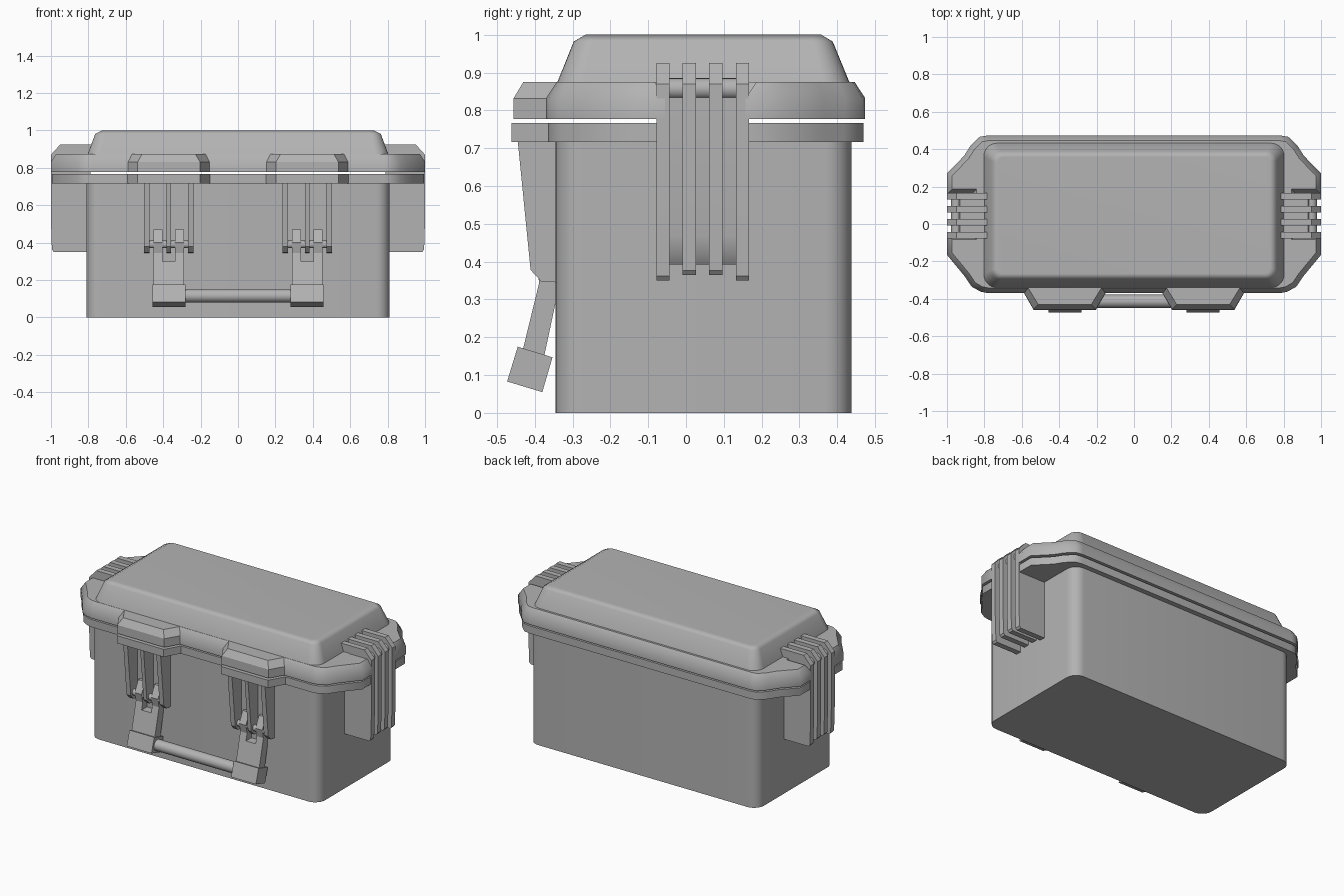
import bpy, bmesh, math
from mathutils import Vector

if "Cube" in bpy.data.objects:
    bpy.data.objects.remove(bpy.data.objects["Cube"])

grey = bpy.data.materials.new("dark_grey_plastic")
grey.diffuse_color = (0.45, 0.45, 0.45, 1)
grey.use_nodes = True
grey.node_tree.nodes["Principled BSDF"].inputs["Base Color"].default_value = grey.diffuse_color


def loft(name, rings, angle=30):
    """Skin a stack of equal-length 3D rings and cap both ends."""
    bm = bmesh.new()
    vr = [[bm.verts.new(p) for p in r] for r in rings]
    n = len(vr[0])
    for a, b in zip(vr, vr[1:]):
        for i in range(n):
            j = (i + 1) % n
            bm.faces.new((a[i], a[j], b[j], b[i]))
    bm.faces.new(vr[0][::-1])
    bm.faces.new(vr[-1])
    bmesh.ops.recalc_face_normals(bm, faces=bm.faces)
    me = bpy.data.meshes.new(name)
    bm.to_mesh(me)
    bm.free()
    me.materials.append(grey)
    ob = bpy.data.objects.new(name, me)
    bpy.context.collection.objects.link(ob)
    bpy.ops.object.select_all(action='DESELECT')
    ob.select_set(True)
    bpy.context.view_layer.objects.active = ob
    bpy.ops.object.shade_smooth_by_angle(angle=math.radians(angle))
    return ob


def at_z(pts, z):
    return [(x, y, z) for x, y in pts]


def prism_x(name, yz, x0, x1, angle=20):
    return loft(name, [[(x, y, z) for y, z in yz] for x in (x0, x1)], angle)


def prism_y(name, xz, y0, y1, angle=30):
    return loft(name, [[(x, y, z) for x, z in xz] for y in (y0, y1)], angle)


def circle(cx, cy, r, n=20):
    return [(cx + r * math.cos(2 * math.pi * i / n),
             cy + r * math.sin(2 * math.pi * i / n)) for i in range(n)]


def round_rect(hx, y0, y1, r, n=7):
    pts = []
    for k, (cx, cy) in enumerate([(hx - r, y1 - r), (r - hx, y1 - r),
                                  (r - hx, y0 + r), (hx - r, y0 + r)]):
        for i in range(n + 1):
            a = math.pi / 2 * (k + i / n)
            pts.append((cx + r * math.cos(a), cy + r * math.sin(a)))
    return pts


def inset(pts, d):
    """Move a counter-clockwise outline inwards by d."""
    out = []
    for i, p in enumerate(pts):
        p, a, b = Vector(p), Vector(pts[i - 1]), Vector(pts[(i + 1) % len(pts)])
        u, v = (p - a).normalized(), (b - p).normalized()
        n1, n2 = Vector((-u.y, u.x)), Vector((-v.y, v.x))
        m = (n1 + n2) / (1 + n1.dot(n2))
        out.append(tuple(p + m * d))
    return out


# Main box with rounded vertical corners
body = round_rect(0.81, -0.345, 0.437, 0.07)
loft("box_body", [at_z(body, 0), at_z(body, 0.72)])

# Rim outline, notched at each end for the hinge ribs
half = [(0.78, -0.37), (0.82, -0.362), (0.868, -0.335), (0.905, -0.28),
        (1.0, -0.165), (1.0, -0.055), (0.87, -0.055), (0.87, 0.158),
        (1.0, 0.158), (1.0, 0.27), (0.908, 0.365), (0.873, 0.42),
        (0.825, 0.466), (0.78, 0.474)]
rim = half + [(-x, y) for x, y in reversed(half)]
low_rim = inset(rim, 0.005)
loft("box_rim", [at_z(low_rim, 0.717), at_z(low_rim, 0.766)], 52)
lid_parts = [loft("lid_rim", [at_z(rim, 0.777), at_z(rim, 0.832),
                              at_z(inset(rim, 0.028), 0.875)], 52)]

# Raised lid with sloped sides and eased top edge
lid_parts.append(loft("lid_top", [
    at_z(round_rect(0.804, -0.341, 0.433, 0.07), 0.86),
    at_z(round_rect(0.803, -0.34, 0.432, 0.07), 0.875),
    at_z(round_rect(0.763, -0.297, 0.388, 0.05), 0.982),
    at_z(round_rect(0.727, -0.266, 0.358, 0.03), 1.0)], 50))
for ob in lid_parts:
    mod = ob.modifiers.new("flat_panels", 'WEIGHTED_NORMAL')
    mod.keep_sharp = True

for s, side in ((1, "right"), (-1, "left")):
    # Ribbed end brackets
    for i, y in enumerate((-0.078, -0.009, 0.061, 0.132)):
        zb = 0.35 if i in (0, 3) else 0.365
        rib = [(0.80, zb), (0.985, zb), (0.995, zb + 0.012), (1.0, 0.52),
               (1.0, 0.87), (0.95, 0.925), (0.785, 0.925)]
        prism_y(f"end_rib_{side}_{i}", [(s * x, z) for x, z in rib], y, y + 0.035)
    core = [(0.80, 0.392), (0.935, 0.392), (0.955, 0.42), (0.965, 0.47),
            (0.965, 0.85), (0.93, 0.885), (0.79, 0.885)]
    prism_y(f"end_core_{side}", [(s * x, z) for x, z in core], -0.06, 0.15)
    prism_y(f"end_pin_{side}", circle(s * 0.95, 0.857, 0.028), -0.06, 0.15)

    # Latch housings on lid and box rim
    cx = s * 0.37

    def trapezoid(wb, wf, yf, z):
        return [(cx - wb, -0.335, z), (cx - wf, yf, z),
                (cx + wf, yf, z), (cx + wb, -0.335, z)]
    loft(f"lid_latch_housing_{side}",
         [trapezoid(0.238, 0.166, -0.456, 0.777),
          trapezoid(0.238, 0.166, -0.456, 0.832),
          trapezoid(0.2, 0.142, -0.43, 0.875)])
    loft(f"box_latch_housing_{side}",
         [trapezoid(0.238, 0.166, -0.461, 0.717),
          trapezoid(0.238, 0.166, -0.461, 0.766)])

    # Tapered ribs hanging below the housing, with a pivot pin
    hang = [(-0.34, 0.72), (-0.445, 0.72), (-0.411, 0.378),
            (-0.383, 0.348), (-0.34, 0.345)]
    for tag, off, hw in (("a", -0.117, 0.015), ("b", 0, 0.012), ("c", 0.117, 0.015)):
        prism_x(f"latch_rib_{side}_{tag}", hang, cx + off - hw, cx + off + hw)
    prism_x(f"latch_pin_{side}", circle(-0.377, 0.39, 0.02), cx - 0.105, cx + 0.105)

    # Carry handle arm, forked at the top around the middle rib
    prism_x(f"handle_arm_{side}",
            [(-0.432, 0.165), (-0.399, 0.30), (-0.343, 0.30), (-0.375, 0.15)],
            cx - 0.082, cx + 0.082)
    prong = [(-0.399, 0.30), (-0.388, 0.345), (-0.400, 0.40),
             (-0.365, 0.47), (-0.345, 0.47), (-0.343, 0.30)]
    for off in (-0.058, 0.058):
        prism_x(f"handle_prong_{side}", prong, cx + off - 0.024, cx + off + 0.024)
    # Grip end block
    prism_x(f"handle_block_{side}",
            [(-0.445, 0.175), (-0.353, 0.147), (-0.38, 0.055), (-0.473, 0.083)],
            cx - 0.088, cx + 0.088)

# Round handle grip between the two arms
prism_x("handle_grip", circle(-0.413, 0.115, 0.035, 24), -0.30, 0.30)
